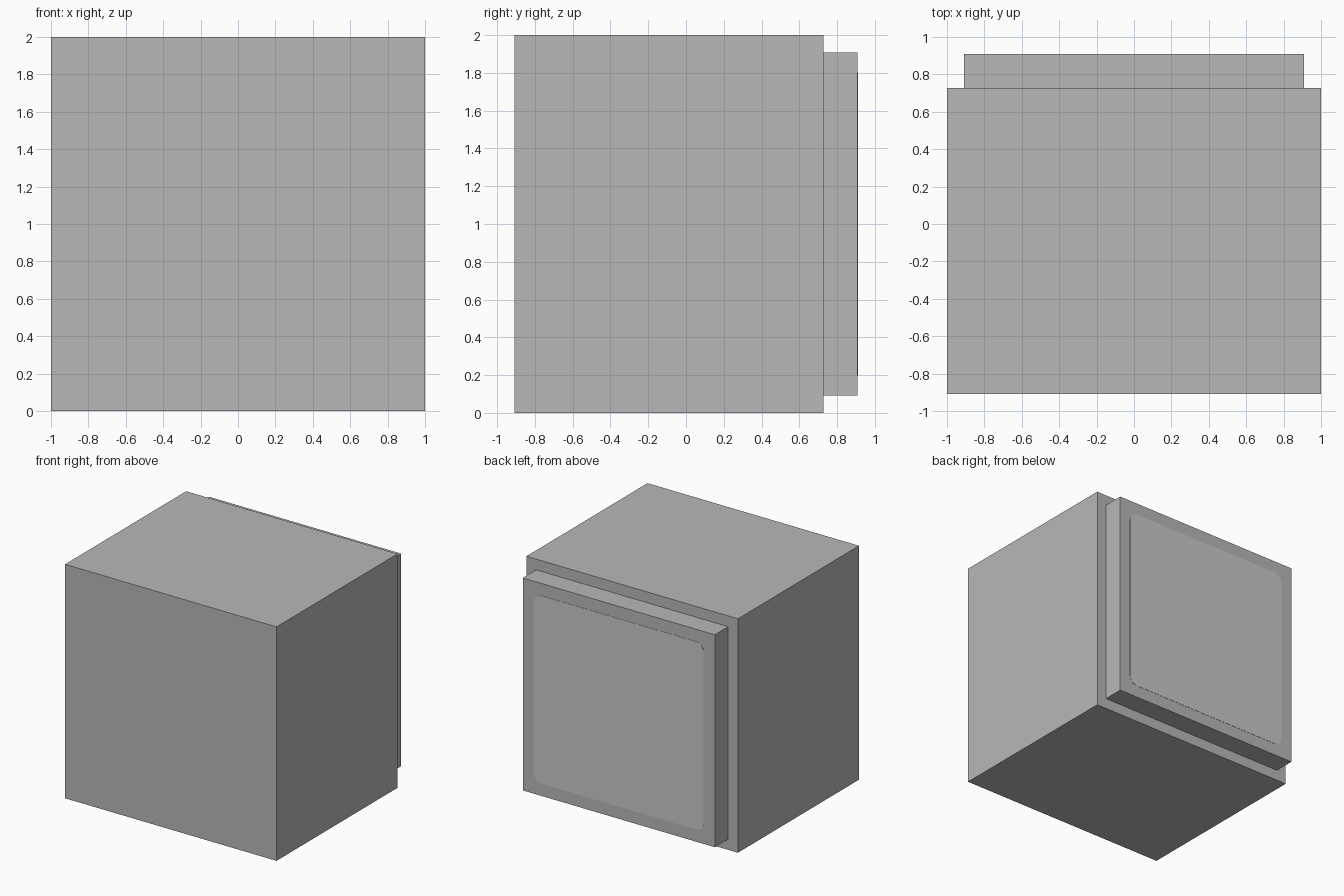
import bpy, bmesh, math

if "Cube" in bpy.data.objects:
    bpy.data.objects.remove(bpy.data.objects["Cube"])


def material(name, v):
    m = bpy.data.materials.new(name)
    m.diffuse_color = (v, v, v, 1)
    m.use_nodes = True
    m.node_tree.nodes["Principled BSDF"].inputs["Base Color"].default_value = m.diffuse_color
    return m


grey = material("mid grey", 0.479)
light = material("light grey", 0.59)


def prism(name, outline, y0, y1, mat):
    """Extrude an x/z outline from y0 to y1."""
    bm = bmesh.new()
    face = bm.faces.new([bm.verts.new((x, y0, z)) for x, z in outline])
    ext = bmesh.ops.extrude_face_region(bm, geom=[face])
    moved = [v for v in ext["geom"] if isinstance(v, bmesh.types.BMVert)]
    bmesh.ops.translate(bm, verts=moved, vec=(0, y1 - y0, 0))
    bmesh.ops.recalc_face_normals(bm, faces=bm.faces)
    mesh = bpy.data.meshes.new(name)
    bm.to_mesh(mesh)
    bm.free()
    mesh.materials.append(mat)
    obj = bpy.data.objects.new(name, mesh)
    bpy.context.collection.objects.link(obj)
    return obj


def square(half, radius=0.0, steps=6):
    """Square outline centred on z = 1, with optional rounded corners."""
    if not radius:
        return [(sx * half, 1 + sz * half) for sx, sz in ((1, 1), (-1, 1), (-1, -1), (1, -1))]
    pts = []
    for i, (sx, sz) in enumerate(((1, 1), (-1, 1), (-1, -1), (1, -1))):
        for k in range(steps + 1):
            a = math.pi / 2 * (i + k / steps)
            pts.append((sx * (half - radius) + radius * math.cos(a),
                        1 + sz * (half - radius) + radius * math.sin(a)))
    return pts


# main block, stepped back slab and its painted rounded panel
prism("main_block", square(1.0), -0.908, 0.727, grey)
prism("back_slab", square(0.908), 0.727, 0.908, grey)
prism("back_panel", square(0.803, 0.075), 0.907, 0.910, light)
